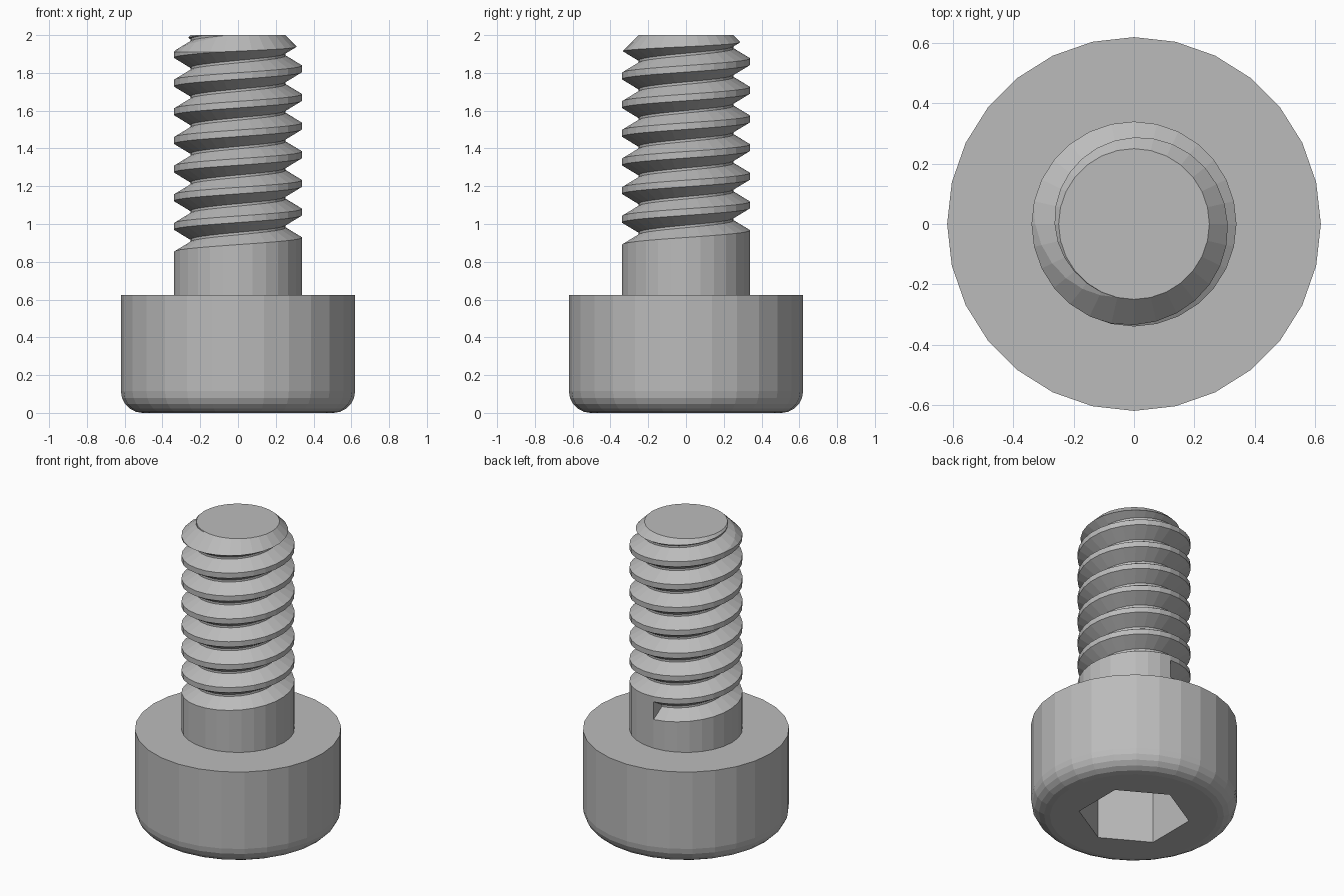
import bpy, bmesh, math
from math import sin, cos, pi

SIDES = 28
HEAD_R, HEAD_H, FILLET = 0.62, 0.625, 0.115
CREST_R, ROOT_R = 0.34, 0.252
PITCH, TURNS, START_Z = 0.1517, 9, 0.815
GROOVE = [(CREST_R, 0.0), (ROOT_R, 0.052), (ROOT_R, 0.065), (CREST_R, 0.117)]

cube = bpy.data.objects.get("Cube")
if cube:
    bpy.data.objects.remove(cube, do_unlink=True)

steel = bpy.data.materials.new("steel_grey")
steel.use_nodes = True
steel.diffuse_color = (0.5, 0.5, 0.5, 1)
steel.node_tree.nodes["Principled BSDF"].inputs["Base Color"].default_value = (0.5, 0.5, 0.5, 1)


def finish(bm, name, helper=False):
    bmesh.ops.recalc_face_normals(bm, faces=bm.faces)
    mesh = bpy.data.meshes.new(name)
    bm.to_mesh(mesh)
    bm.free()
    mesh.materials.append(steel)
    obj = bpy.data.objects.new(name, mesh)
    bpy.context.collection.objects.link(obj)
    if helper:
        obj.hide_render = True
        obj.hide_viewport = True
        obj.display_type = 'WIRE'
    return obj


def lathe(profile, sides, name, turn=0.0, helper=False):
    """Closed solid of revolution from (radius, z) points, bottom to top."""
    bm = bmesh.new()
    angles = [turn + 2 * pi * i / sides for i in range(sides)]
    rings = [[bm.verts.new((r * cos(a), r * sin(a), z)) for a in angles] for r, z in profile]
    for low, high in zip(rings, rings[1:]):
        for i in range(sides):
            j = (i + 1) % sides
            bm.faces.new((low[i], low[j], high[j], high[i]))
    bm.faces.new(rings[0][::-1])
    bm.faces.new(rings[-1])
    return finish(bm, name, helper)


def boolean(obj, tool, operation):
    mod = obj.modifiers.new(operation.lower(), 'BOOLEAN')
    mod.operation = operation
    mod.solver = 'EXACT'
    mod.object = tool


# Head with a rounded lower rim and a hexagonal socket
arc = [pi / 2 * i / 5 for i in range(6)]
rim = [(HEAD_R - FILLET * (1 - sin(a)), FILLET * (1 - cos(a))) for a in arc]
head = lathe(rim + [(HEAD_R, HEAD_H)], SIDES, "head")
socket = lathe([(0.335, -0.1), (0.335, 0.38)], 6, "socket_cutter", pi / 2, True)
boolean(head, socket, 'DIFFERENCE')

# Shank: a helical groove with crest bands between its turns
bm = bmesh.new()
N, END = SIDES, SIDES * TURNS


def point(r, step, z):
    a = pi / 2 + 2 * pi * step / N
    return bm.verts.new((r * cos(a), r * sin(a), z))


groove = [[point(r, t, START_Z + PITCH * t / N + dz) for r, dz in GROOVE] for t in range(END + 1)]
bottom = [point(CREST_R, j, HEAD_H - 0.02) for j in range(N)]
top = [point(CREST_R, j, 2.5) for j in range(N)]
low = [g[0] for g in groove]
high = [g[-1] for g in groove]

for a, b in zip(groove, groove[1:]):
    for k in range(3):
        bm.faces.new((a[k], b[k], b[k + 1], a[k + 1]))
for t in range(END - N):
    bm.faces.new((high[t], high[t + 1], low[t + 1 + N], low[t + N]))
bm.faces.new(groove[0])
bm.faces.new(groove[-1][::-1])

# Plain bands below the first turn and above the last
for j in range(N):
    k = (j + 1) % N
    t = END - N + j
    start_edge = [low[0], high[0]] if j == N - 1 else []
    bm.faces.new([bottom[j], bottom[k]] + start_edge + [low[j + 1], low[j]])
    end_edge = [high[END], low[END]] if j == 0 else []
    bm.faces.new([high[t], high[t + 1], top[k], top[j]] + end_edge)
bm.faces.new(bottom[::-1])
bm.faces.new(top)
shank = finish(bm, "threaded_shank")

# Chamfered tip
tip = lathe([(0.45, 0.5), (0.45, 1.8), (0.25, 2.0)], SIDES, "tip_trimmer", pi / 2, True)
boolean(shank, tip, 'INTERSECT')
